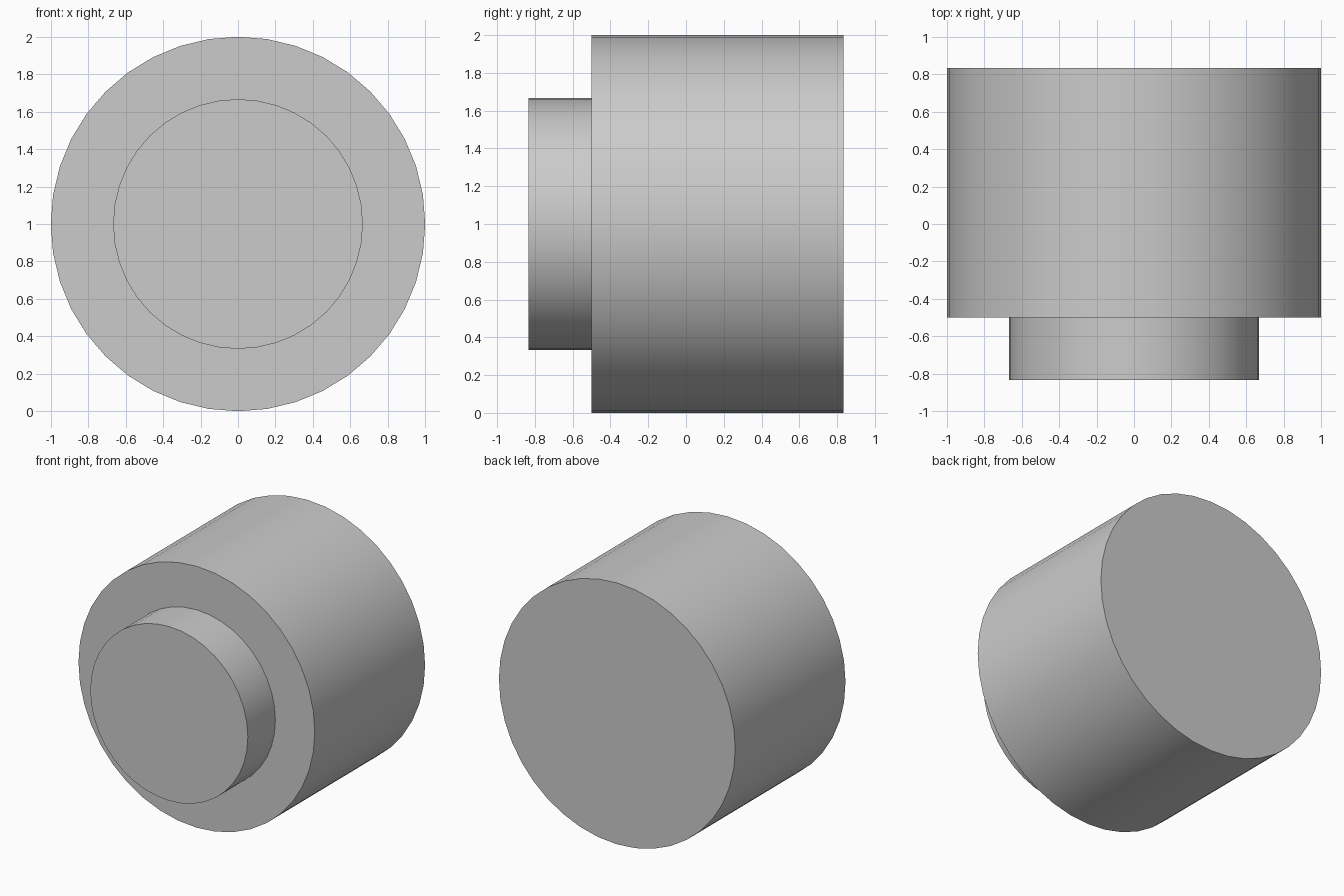
import bpy
import math

if "Cube" in bpy.data.objects:
    bpy.data.objects.remove(bpy.data.objects["Cube"])


def disc(name, radius, y_front, y_back):
    """Cylinder lying along y, centred on x = 0, z = 1."""
    bpy.ops.mesh.primitive_cylinder_add(
        vertices=40, radius=radius, depth=y_back - y_front,
        location=(0, (y_front + y_back) / 2, 1),
        rotation=(math.pi / 2, 0, 0))
    obj = bpy.context.object
    obj.name = name
    bpy.ops.object.transform_apply(location=True, rotation=True, scale=True)
    bpy.ops.object.shade_smooth_by_angle(angle=math.radians(30))
    return obj


# Wide main drum
disc("main_drum", 1.0, -0.5, 0.8333)

# Narrower raised boss on the front face
disc("front_boss", 0.6667, -0.8333, -0.5)
